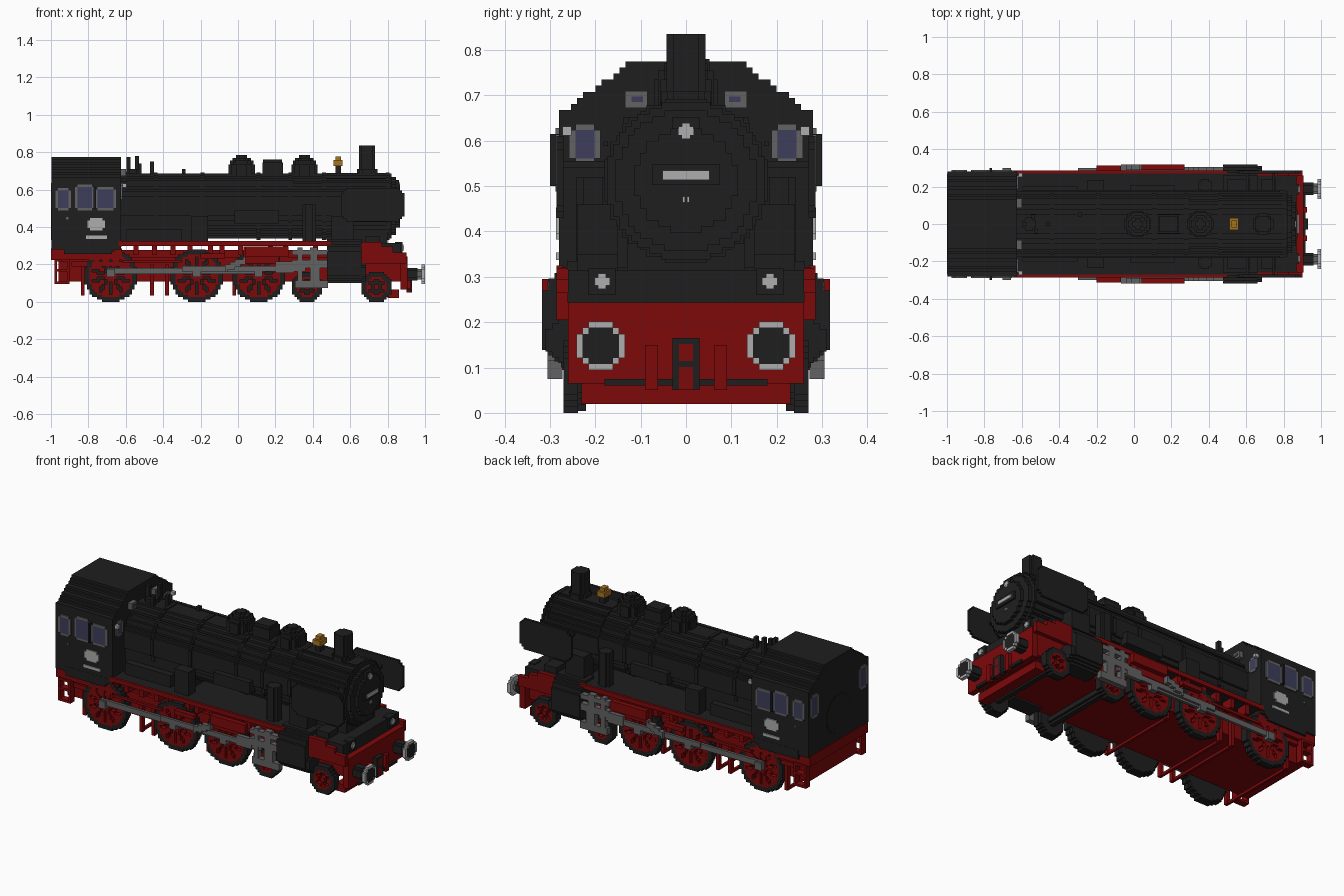
import bpy, bmesh, math

if "Cube" in bpy.data.objects:
    bpy.data.objects.remove(bpy.data.objects["Cube"])

V = 1 / 75  # block size
PALETTE = [("black", (.0135, .0135, .0135)), ("red", (.205, .0025, .003)), ("steel_grey", (.122, .122, .122)),
           ("pale_grey", (.42, .42, .42)), ("window_blue", (.048, .048, .105)), ("brass", (.38, .17, .015))]
MATS = []
for label, c in PALETTE:
    m = bpy.data.materials.new(label)
    m.diffuse_color = (*c, 1)
    m.use_nodes = True
    m.node_tree.nodes["Principled BSDF"].inputs["Base Color"].default_value = m.diffuse_color
    MATS.append(m)
BLACK, RED, STEEL, PALE, GLASS, BRASS = range(6)


def finish(name, bm, mirror):
    if mirror:
        d = bmesh.ops.duplicate(bm, geom=bm.verts[:] + bm.edges[:] + bm.faces[:])["geom"]
        for v in d:
            if isinstance(v, bmesh.types.BMVert):
                v.co.y = -v.co.y
    bmesh.ops.recalc_face_normals(bm, faces=bm.faces[:])
    me = bpy.data.meshes.new(name)
    bm.to_mesh(me)
    bm.free()
    for m in MATS:
        me.materials.append(m)
    ob = bpy.data.objects.new(name, me)
    bpy.context.collection.objects.link(ob)
    return ob


def slab(name, axis, lo, hi, area, rule, mirror=False):
    """Blocky plate: rule(u, w) gives a colour index or None for each cell, extruded along axis."""
    u0, u1, w0, w1 = area
    nu, nw = max(1, round((u1 - u0) / V)), max(1, round((w1 - w0) / V))
    du, dw = (u1 - u0) / nu, (w1 - w0) / nw
    cells = {}
    for i in range(nu):
        for j in range(nw):
            c = rule(u0 + (i + .5) * du, w0 + (j + .5) * dw)
            if c is not None:
                cells[i, j] = c
    bm, verts = bmesh.new(), {}

    def vert(i, j, t):
        if (i, j, t) not in verts:
            u, w = u0 + i * du, w0 + j * dw
            verts[i, j, t] = bm.verts.new({'x': (t, u, w), 'y': (u, t, w), 'z': (u, w, t)}[axis])
        return verts[i, j, t]

    for (i, j), c in cells.items():
        ring = [(i, j), (i + 1, j), (i + 1, j + 1), (i, j + 1)]
        for t in (lo, hi):
            bm.faces.new([vert(*p, t) for p in ring]).material_index = c
        for k, n in enumerate([(i, j - 1), (i + 1, j), (i, j + 1), (i - 1, j)]):
            if n not in cells:
                p, q = ring[k], ring[(k + 1) % 4]
                f = bm.faces.new([vert(*p, lo), vert(*q, lo), vert(*q, hi), vert(*p, hi)])
                f.material_index = c
    return finish(name, bm, mirror)


def box(name, x0, x1, y0, y1, z0, z1, col=BLACK, mirror=False):
    bm = bmesh.new()
    bmesh.ops.create_cube(bm, size=1)
    for v in bm.verts:
        v.co = (x1 if v.co.x > 0 else x0, y1 if v.co.y > 0 else y0, z1 if v.co.z > 0 else z0)
    for f in bm.faces:
        f.material_index = col
    return finish(name, bm, mirror)


def disc(name, axis, lo, hi, cu, cw, r, col=BLACK, mirror=False, rim=None, rim_w=0.0):
    def rule(u, w):
        d = math.hypot(u - cu, w - cw)
        if d > r:
            return None
        return rim if rim is not None and d > r - rim_w else col
    return slab(name, axis, lo, hi, (cu - r, cu + r, cw - r, cw + r), rule, mirror)


def wheel(name, x, r, spokes, hub):
    # red wheel with narrow gaps between wide spokes, black tyre and black back
    def rule(u, w):
        d = math.hypot(u - x, w - r)
        if d > r + .002:
            return None
        if d > r - .024:
            return BLACK
        a = math.atan2(w - r, u - x) * spokes / (2 * math.pi) + .5
        off = abs(a - round(a)) * 2 * math.pi / spokes * d
        return None if hub < d < r - .04 and off < .0085 else RED
    slab(name, 'y', .238, .27, (x - r, x + r, 0, 2 * r), rule, True)
    disc(name + "_back", 'y', .221, .24, x, r, r - .004, BLACK, True)


def window(name, axis, lo, hi, u0, u1, w0, w1):
    def rule(u, w):
        eu, ew = min(u - u0, u1 - u), min(w - w0, w1 - w)
        if eu + ew < 1.1 * V:
            return None
        return STEEL if min(eu, ew) < .8 * V or eu + ew < 2.2 * V else GLASS
    slab(name, axis, lo, hi, (u0, u1, w0, w1), rule, True)


# Frame, running boards and front beam
box("main_frame", -.96, .87, -.22, .22, .11, .24, RED)
box("frame_top", -.96, .66, -.2, .2, .24, .278, RED)
box("running_board", -.64, .66, -.272, .272, .305, .321)
box("board_edge", -.64, .5, .27, .285, .3, .325, RED, True)
for i, x in enumerate((-.56, -.46, -.36, -.27, -.16, -.1, 0, .16, .24, .4)):
    box(f"board_bracket_{i}", x, x + .027, .2, .265, .25, .306, RED, True)
for i, (x0, x1, top) in enumerate(((.66, .77, .32), (.77, .83, .295), (.83, .9, .265))):
    box(f"front_skirt_{i}", x0, x1, .26, .285, .205, top, RED, True)
box("front_deck", .64, .87, -.26, .26, .24, .315)
box("buffer_beam", .87, .905, -.26, .26, .065, .243, RED)
box("low_guard", .8, .86, -.23, .23, .02, .065, RED)
box("cab_floor_frame", -1, -.62, -.27, .27, .225, .285, RED)

# Buffers, coupling and hoses
disc("buffer_sleeve", 'x', .9, .96, .188, .148, .034, BLACK, True)
disc("buffer_stem", 'x', .95, .985, .188, .148, .028, STEEL, True)
disc("buffer_head", 'x', .98, .996, .188, .148, .053, PALE, True)
disc("buffer_face", 'x', .996, 1, .188, .148, .053, BLACK, True, PALE, .012)
slab("coupling", 'x', .9, .93, (-.03, .03, .05, .165),
     lambda u, w: BLACK if abs(u) > .016 or .1 < w < .115 or w > .15 else RED)
box("coupling_bar", .9, .918, -.18, .18, .06, .075)
box("brake_hose", .9, .925, .062, .09, .05, .15, RED, True)

# Wheels, axles and brake rods
for i, x in enumerate((-.68, -.22, .11)):
    wheel(f"driving_wheel_{i}", x, .14, 10, .035)
    disc(f"wheel_hub_{i}", 'y', .27, .3, x, .155, .022, STEEL, True)
for i, x in enumerate((.37, .74)):
    wheel(f"bogie_wheel_{i}", x, .08, 6, .018)
    disc(f"bogie_axle_{i}", 'y', -.225, .225, x, .08, .027)
for i, x in enumerate((-.84, -.47, -.39, -.03)):
    box(f"brake_rod_{i}", x, x + .015, -.24, .24, .035, .05, RED)
    box(f"brake_hanger_{i}", x, x + .02, .225, .25, .035, .2, RED, True)

# Rods and valve gear
box("connecting_rod", -.3, .36, .285, .3, .162, .192, STEEL, True)
box("coupling_rod", -.7, .13, .272, .287, .15, .182, STEEL, True)
box("crosshead", .2, .3, .28, .304, .155, .215, STEEL, True)
slab("gear_link", 'y', .29, .318, (-.07, .04, .16, .24),
     lambda u, w: STEEL if abs((w - .2) - (u + .015) * .4) < .018 else None, True)
box("radius_rod", .04, .27, .29, .318, .24, .295, RED, True)
box("reach_rod", -.2, -.07, .285, .312, .232, .258, RED, True)
box("gear_bracket", .03, .22, .25, .285, .205, .295, RED, True)
slab("crosshead_guide", 'y', .272, .305, (.29, .48, .075, .29),
     lambda u, w: STEEL if .32 < u < .35 or .385 < u < .425 or abs(w - .205) < .018
     or abs(w - .26) < .014 or (abs(w - .095) < .016 and u > .3) or (w < .2 and .425 < u < .445) else None, True)

# Cylinders
slab("cylinder", 'x', .475, .66, (.18, .317, .1, .335),
     lambda u, w: None if u - .317 + max(.14 - w, w - .275, 0) * .8 > -.008
     and not .14 < w < .275 else BLACK, True)
disc("cylinder_cover", 'x', .655, .685, .26, .16, .05, BLACK, True)

# Boiler, smokebox and door
CZ = .512
disc("boiler", 'x', -.64, .82, 0, CZ, .174)
for i, x in enumerate((-.45, -.2, .1, .27, .45, .79)):
    disc(f"boiler_band_{i}", 'x', x, x + .02, 0, CZ, .18)
disc("smokebox", 'x', .47, .79, 0, CZ, .178)
disc("smokebox_door", 'x', .82, .845, 0, CZ, .155)
disc("door_dome", 'x', .845, .865, 0, CZ, .115)
box("firebox", -.64, -.2, -.16, .16, .321, .52)
box("smokebox_saddle", .52, .8, -.13, .13, .3, .4)
box("number_plate_back", .86, .875, -.075, .075, .502, .548)
box("number_plate", .875, .882, -.052, .052, .514, .534, PALE)
box("door_handle", .865, .872, .002, .008, .464, .477, PALE, True)
box("smokebox_side_pipe", .5, .62, .15, .24, .33, .46, BLACK, True)
box("side_tank", -.02, .22, .15, .205, .42, .49, BLACK, True)
disc("air_pump", 'z', .32, .52, .38, .205, .036, BLACK, True)
box("feed_pump", -.25, -.16, .17, .235, .32, .46, BLACK, True)
box("lower_side_box", -.6, -.3, .15, .2, .32, .39, BLACK, True)
box("hand_rail", -.6, .78, .172, .182, .588, .6, BLACK, True)
box("upper_pipe", -.6, .3, .12, .138, .63, .652, BLACK, True)
box("front_side_box", .68, .76, .15, .24, .31, .35, BLACK, True)

# Lamps
for n, x, y, z, mir in (("front_lamp", .88, .185, .29, True), ("top_lamp", .86, 0, .622, False)):
    box(n, x - .04, x, y - .03, y + .03, z - .03, z + .03, BLACK, mir)
    box(n + "_glass_tall", x, x + .006, y - .009, y + .009, z - .017, z + .017, PALE, mir)
    box(n + "_glass_wide", x, x + .007, y - .017, y + .017, z - .009, z + .009, PALE, mir)
box("lamp_post", .82, .85, -.02, .02, .55, .61)

# Smoke deflectors
slab("smoke_deflector", 'y', .27, .285, (.55, .89, .43, .61),
     lambda u, w: None if min(u - .55, .89 - u) + min(w - .43, .61 - w) < .035 else BLACK, True)
for i, x in enumerate((.6, .74)):
    box(f"deflector_stay_{i}", x, x + .015, .15, .272, .54, .555, BLACK, True)

# Domes, sand box, chimney and bell
for i, x in enumerate((.02, .355)):
    for k, (f, top) in enumerate(((1, .735), (.88, .755), (.7, .77), (.42, .785))):
        disc(f"dome_{i}_tier_{k}", 'z', .66, top, x, 0, .07 * f)
box("sand_box", .13, .24, -.05, .05, .66, .745)
box("sand_box_lid", .135, .235, -.04, .04, .745, .762)
disc("chimney_base", 'z', .66, .71, .69, 0, .055)
disc("chimney", 'z', .66, .835, .69, 0, .043)
box("bell_stand", .52, .55, -.02, .02, .68, .73)
box("bell", .51, .56, -.032, .032, .727, .758, BRASS)
box("bell_top", .52, .55, -.02, .02, .758, .778, BRASS)
for i, (x, y, z) in enumerate(((-.585, 0, .775), (-.54, .04, .78), (-.525, -.04, .74), (-.46, 0, .75), (-.29, .05, .71))):
    box(f"roof_valve_{i}", x - .01, x + .01, y - .012, y + .012, .66, z)
disc("turret", 'z', .66, .71, -.56, 0, .035)

# Cab with a stepped, chamfered roof
slab("cab", 'x', -.996, -.625, (-.28, .28, .28, .775),
     lambda u, w: BLACK if abs(u) < min(.285, .12 + (.775 - w) * 1.38) else None)
slab("cab_side_skirt", 'y', .265, .281, (-.93, -.62, .255, .31),
     lambda u, w: BLACK if w > .255 + max(0, u + .69) * .7 else None, True)
for i, (x0, x1, z1) in enumerate(((-.977, -.893, .61), (-.872, -.767, .628), (-.764, -.653, .614))):
    window(f"cab_side_window_{i}", 'y', .28, .288, x0, x1, .488, z1)
box("window_divider", -.772, -.76, .28, .3, .5, .615, BLACK, True)
window("cab_front_window", 'x', -.625, -.617, .188, .258, .548, .637)
window("cab_rear_window", 'x', -1.0, -.995, .188, .265, .5, .637)
disc("cab_rear_hatch", 'x', -1.0, -.99, 0, .44, .11)
box("cab_whistle", -.617, -.595, .252, .272, .612, .632, PALE, True)
box("cab_vent", -.625, -.6, .085, .135, .672, .71, STEEL, True)
box("cab_vent_glass", -.601, -.597, .095, .12, .685, .698, GLASS, True)
slab("cab_number_plate", 'y', .28, .287, (-.805, -.71, .382, .448),
     lambda u, w: None if abs(u + .7575) > .036 and abs(w - .415) > .022 else PALE, True)
box("cab_name_strip", -.812, -.7, .28, .287, .337, .354, PALE, True)
box("cab_small_mark", -.92, -.907, .28, .287, .44, .453, STEEL, True)

# Cab steps
slab("cab_step", 'y', .24, .28, (-.98, -.9, .095, .23),
     lambda u, w: RED if min(u + .98, -.9 - u) < V or w < .11 or abs(w - .17) < .008 or w > .21 else None, True)
box("injector_pipe", -.89, -.62, .24, .265, .19, .215, RED, True)
box("side_pipe", -.62, -.3, .265, .28, .21, .225, RED, True)
